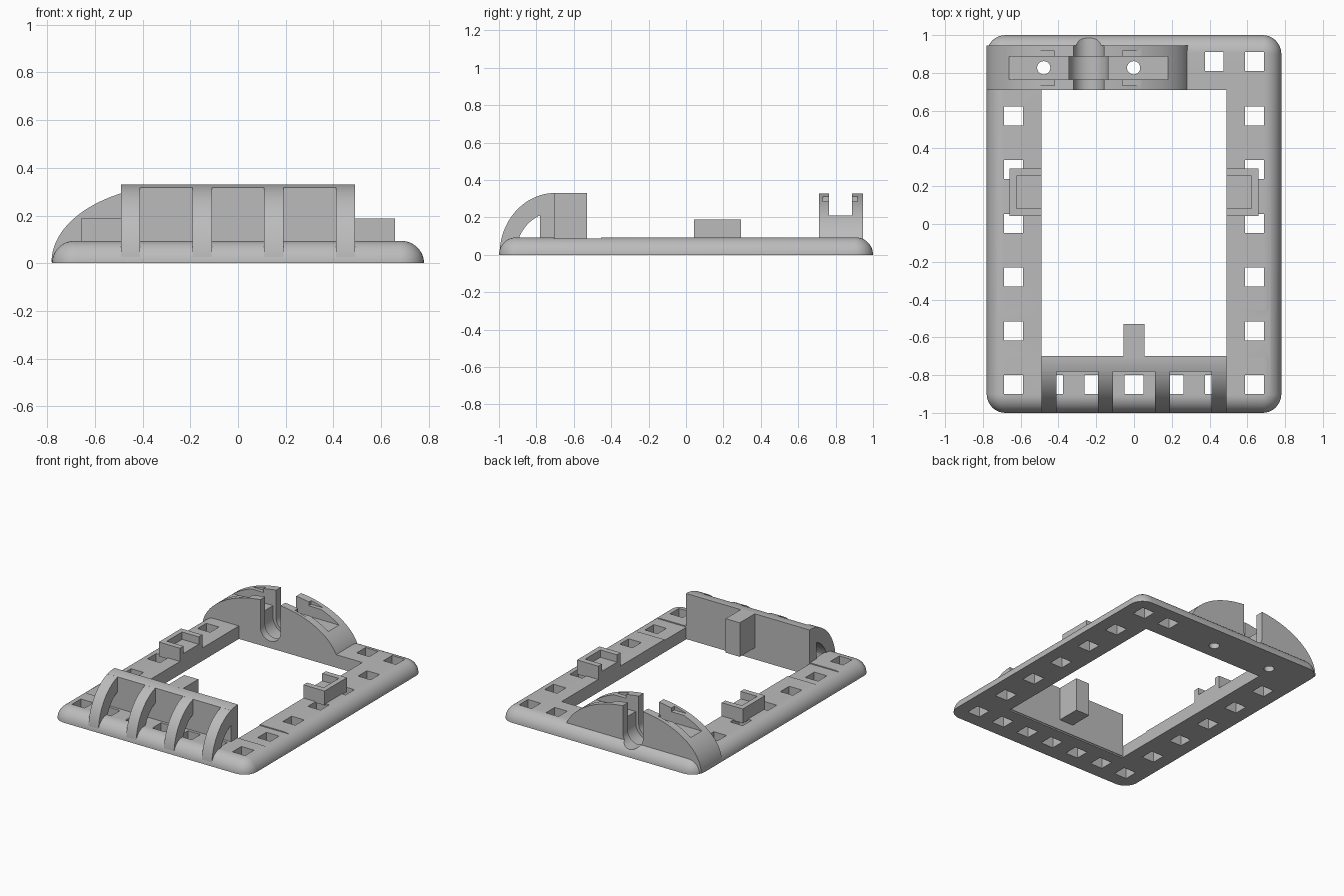
import bpy
import bmesh
from math import sin, cos, pi, acos, radians

cube = bpy.data.objects.get("Cube")
if cube:
    bpy.data.objects.remove(cube)

grey = bpy.data.materials.new("plain grey")
grey.use_nodes = True
grey.diffuse_color = (0.5, 0.5, 0.5, 1)
grey.node_tree.nodes["Principled BSDF"].inputs["Base Color"].default_value = (0.5, 0.5, 0.5, 1)


def finish(name, bm):
    bmesh.ops.recalc_face_normals(bm, faces=bm.faces)
    mesh = bpy.data.meshes.new(name)
    bm.to_mesh(mesh)
    bm.free()
    mesh.materials.append(grey)
    obj = bpy.data.objects.new(name, mesh)
    bpy.context.collection.objects.link(obj)
    return obj


def loft(bm, rings):
    """Skin a stack of equal rings and cap both ends."""
    loops = [[bm.verts.new(p) for p in ring] for ring in rings]
    n = len(loops[0])
    for a, b in zip(loops, loops[1:]):
        for i in range(n):
            bm.faces.new((a[i], a[(i + 1) % n], b[(i + 1) % n], b[i]))
    bm.faces.new(loops[0])
    bm.faces.new(loops[-1])


def prism(bm, profile, axis, start, end):
    """Extrude a flat profile along x, y or z."""
    place = {"x": lambda u, v, t: (t, u, v),
             "y": lambda u, v, t: (u, t, v),
             "z": lambda u, v, t: (u, v, t)}[axis]
    loft(bm, [[place(u, v, t) for u, v in profile] for t in (start, end)])


def box(bm, x0, x1, y0, y1, z0, z1):
    prism(bm, [(x0, y0), (x1, y0), (x1, y1), (x0, y1)], "z", z0, z1)


def arc(cx, cy, rx, ry, a0, a1, n=24):
    return [(cx + rx * cos(a0 + (a1 - a0) * i / n),
             cy + ry * sin(a0 + (a1 - a0) * i / n)) for i in range(n + 1)]


def cut(obj, bm):
    cutter = finish("cutter", bm)
    cutter.hide_render = True
    mod = obj.modifiers.new("cut", "BOOLEAN")
    mod.operation = "DIFFERENCE"
    mod.solver = "EXACT"
    mod.object = cutter
    bpy.context.view_layer.objects.active = obj
    bpy.ops.object.modifier_apply(modifier=mod.name)
    bpy.data.objects.remove(cutter)


def u_slot(radius, y0, y1):
    """Round-bottomed vertical slot in the mount."""
    bm = bmesh.new()
    prism(bm, arc(MID, 0.13, radius, radius, pi, 2 * pi) +
          [(MID + radius, 0.5), (MID - radius, 0.5)], "y", y0, y1)
    return bm


MID = -0.24          # centre of the rear mount
parts = []

# Base frame with rounded corners and upper edge
W, D, EDGE, CORNER = 0.78, 1.0, 0.093, 0.1
rings = []
for i in range(13):
    a = pi / 2 * i / 12
    inset = EDGE * (1 - cos(a))
    r = CORNER - inset
    ring = []
    for k, (sx, sy) in enumerate([(1, 1), (-1, 1), (-1, -1), (1, -1)]):
        ring += arc(sx * (W - CORNER), sy * (D - CORNER), r, r,
                    k * pi / 2, (k + 1) * pi / 2, 10)
    rings.append([(x, y, EDGE * sin(a)) for x, y in ring])
bm = bmesh.new()
loft(bm, rings)
frame = finish("base_frame", bm)
parts.append(frame)

# Central opening
bm = bmesh.new()
box(bm, -0.49, 0.49, -0.705, 0.71, -0.1, 0.3)
cut(frame, bm)

# Shallow step on the side rails
bm = bmesh.new()
box(bm, -1, 1, -0.705, -0.455, 0.086, 0.3)
cut(frame, bm)

# Square holes along the sides, front and rear corner
spots = [(s * 0.637, -0.85 + 0.2845 * j) for s in (-1, 1) for j in range(6)]
spots += [(0.2133 * j, -0.85) for j in range(-2, 3)]
spots += [(0.637, 0.86), (0.425, 0.86)]
bm = bmesh.new()
for x, y in spots:
    box(bm, x - 0.05, x + 0.05, y - 0.05, y + 0.05, -0.1, 0.3)
cut(frame, bm)

# Domed rear mount
bm = bmesh.new()
prism(bm, arc(MID, 0.005, 0.542, 0.325, 0, pi, 64), "y", 0.71, 0.945)
mount = finish("rear_mount", bm)
parts.append(mount)

# Long groove across the mount
bm = bmesh.new()
box(bm, -1, 1, 0.765, 0.888, 0.21, 0.5)
cut(mount, bm)

# Small side notches beside the groove
bm = bmesh.new()
for s in (-1, 1):
    x0, x1 = sorted((MID + s * 0.18, MID + s * 0.4))
    box(bm, x0, x1, 0.732, 0.916, 0.284, 0.316)
cut(mount, bm)

# Central slot, widened inside the groove, and two screw holes
for part in (mount, frame):
    cut(part, u_slot(0.08, 0.6, 1.1))
    cut(part, u_slot(0.103, 0.765, 0.888))
    bm = bmesh.new()
    for s in (-1, 1):
        prism(bm, arc(MID + s * 0.238, 0.827, 0.035, 0.035, 0, 2 * pi * 31 / 32, 31),
              "z", -0.1, 0.5)
    cut(part, bm)

# Front wall with its curved top edge
lean = acos(0.08 / 0.3)
bm = bmesh.new()
prism(bm, arc(-0.70, 0, 0.3, 0.33, pi / 2, pi - lean, 8) +
      [(-0.78, 0.01), (-0.70, 0.01)], "x", -0.49, 0.49)
parts.append(finish("front_wall", bm))

# Arched ribs in front of the wall
outer = arc(-0.70, 0, 0.297, 0.33, pi - lean, pi - 0.03)
inner = arc(-0.70, 0, 0.21, 0.228, pi - 0.03, pi - acos(0.08 / 0.21))
for n, x in enumerate((-0.45, -0.15, 0.15, 0.45)):
    bm = bmesh.new()
    prism(bm, outer + inner, "x", x - 0.04, x + 0.04)
    parts.append(finish(f"front_rib_{n + 1}", bm))

# Tab behind the wall
bm = bmesh.new()
box(bm, -0.056, 0.056, -0.71, -0.53, 0.086, 0.33)
parts.append(finish("rear_facing_tab", bm))

# Side clips, each a block with a pocket open to the middle
for side, s in (("left", 1), ("right", -1)):
    bm = bmesh.new()
    x0, x1 = sorted((s * 0.49, s * 0.658))
    box(bm, x0, x1, 0.042, 0.295, 0.085, 0.188)
    clip = finish(f"{side}_clip", bm)
    bm = bmesh.new()
    x0, x1 = sorted((s * 0.4, s * 0.622))
    box(bm, x0, x1, 0.082, 0.255, 0.135, 0.3)
    cut(clip, bm)
    parts.append(clip)

# Smooth curves, crisp edges
for obj in parts:
    bpy.ops.object.select_all(action="DESELECT")
    obj.select_set(True)
    bpy.context.view_layer.objects.active = obj
    bpy.ops.object.shade_smooth_by_angle(angle=radians(30))
